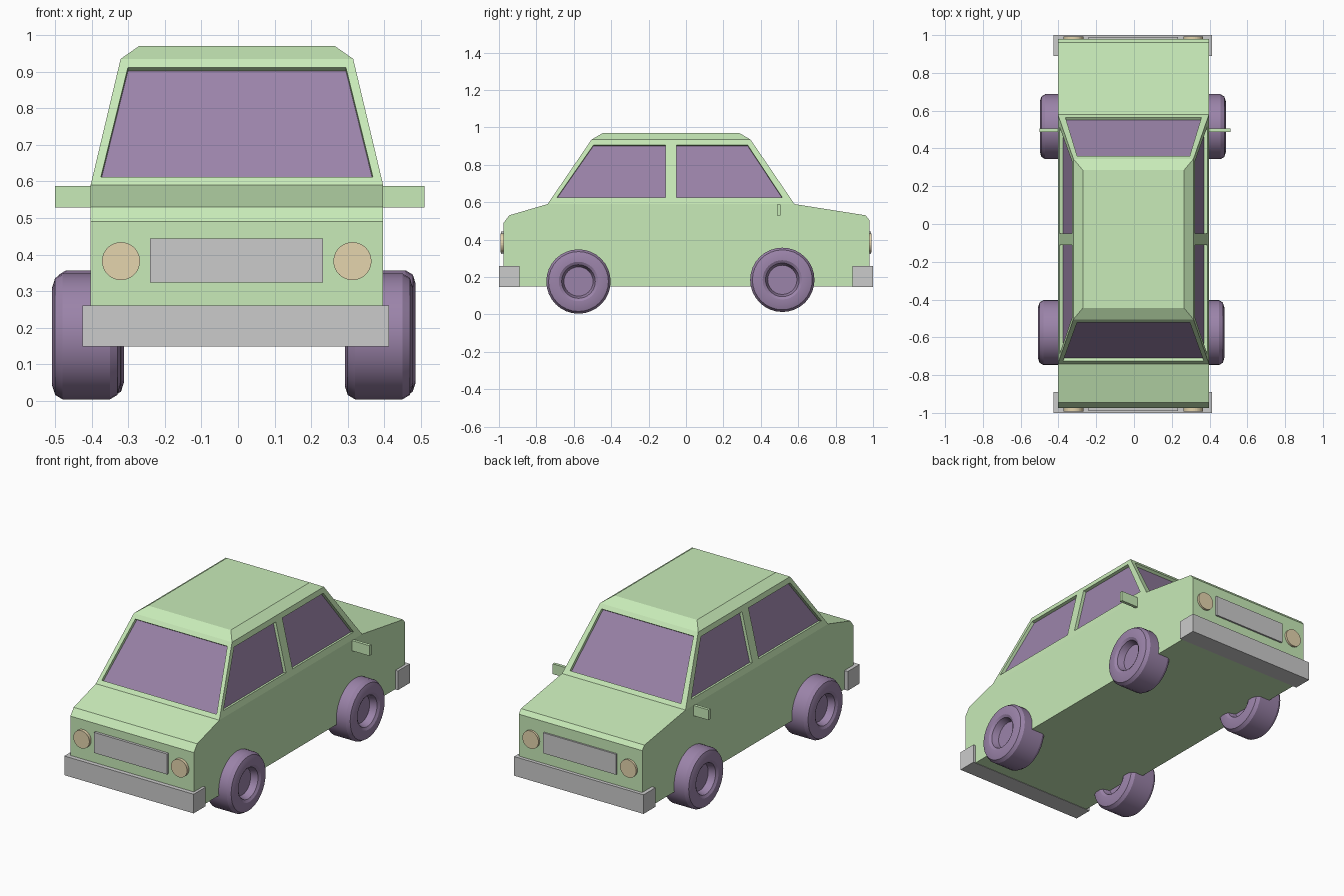
import bpy, bmesh, math
from mathutils import Vector, Matrix

if "Cube" in bpy.data.objects:
    bpy.data.objects.remove(bpy.data.objects["Cube"])

CX = -0.003          # slight sideways offset of the shell


def material(name, rgb):
    m = bpy.data.materials.new(name)
    m.diffuse_color = (*rgb, 1)
    m.use_nodes = True
    m.node_tree.nodes["Principled BSDF"].inputs["Base Color"].default_value = m.diffuse_color
    return m


GREEN = material("green paint", (0.58, 0.83, 0.48))
PURPLE = material("dark purple", (0.33, 0.23, 0.40))
AMBER = material("amber lamp", (0.78, 0.66, 0.42))


def finish(name, bm, mat=None):
    bmesh.ops.recalc_face_normals(bm, faces=bm.faces)
    me = bpy.data.meshes.new(name)
    bm.to_mesh(me)
    bm.free()
    ob = bpy.data.objects.new(name, me)
    bpy.context.collection.objects.link(ob)
    if mat:
        me.materials.append(mat)
    return ob


def box(name, lo, hi, mat=None):
    bm = bmesh.new()
    lo, hi = Vector(lo), Vector(hi)
    bmesh.ops.create_cube(bm, size=1, matrix=Matrix.Translation((lo + hi) / 2)
                          @ Matrix.Diagonal((*(hi - lo), 1)))
    return finish(name, bm, mat)


def slab(bm, pts, outward, near, far):
    """Prism over a planar outline, between two depths below its surface."""
    n = (pts[1] - pts[0]).cross(pts[2] - pts[0]).normalized()
    if n.dot(Vector(outward)) < 0:
        n = -n
    a = [bm.verts.new(p - n * near) for p in pts]
    b = [bm.verts.new(p - n * far) for p in pts]
    bm.faces.new(a)
    bm.faces.new(b[::-1])
    for i in range(len(a)):
        j = (i + 1) % len(a)
        bm.faces.new((a[i], a[j], b[j], b[i]))


# Body: side profile swept across the width, cabin extruded from its top face
PROFILE = [(-0.975, 0.15), (-0.975, 0.49), (-0.945, 0.53), (-0.74, 0.59),
           (0.58, 0.59), (0.96, 0.53), (0.98, 0.505), (0.98, 0.15)]
bm = bmesh.new()
slab(bm, [Vector((CX + 0.4, y, z)) for y, z in PROFILE], (1, 0, 0), 0, 0.8)
for z, half, y0, y1 in ((0.935, 0.318, -0.505, 0.345), (0.97, 0.268, -0.445, 0.285)):
    top = max(bm.faces, key=lambda f: f.calc_center_median().z)
    ext = bmesh.ops.extrude_face_region(bm, geom=[top])
    bmesh.ops.delete(bm, geom=[top], context='FACES_ONLY')
    verts = [g for g in ext["geom"] if isinstance(g, bmesh.types.BMVert)]
    mid = sum(v.co.y for v in verts) / 4
    for v in verts:
        v.co = (CX + math.copysign(half, v.co.x - CX), y0 if v.co.y < mid else y1, z)
body = finish("body", bm, GREEN)


# Windows: outlines on the sloping cabin walls
def slope(z, bottom, top):
    return bottom + (top - bottom) * (z - 0.59) / 0.345


windows = []
for s in (-1, 1):
    for name, outline in (
            ("rear_side", [(-0.69, 0.625), (-0.11, 0.625), (-0.11, 0.905), (-0.495, 0.905)]),
            ("front_side", [(-0.05, 0.625), (0.515, 0.625), (0.33, 0.905), (-0.05, 0.905)])):
        windows.append((name, [Vector((CX + s * slope(z, 0.4, 0.318), y, z))
                               for y, z in outline], (s, 0, 0)))
for name, bottom, top, wide, out in (("low_y_screen", -0.74, -0.505, 0.372, -1),
                                     ("high_y_screen", 0.58, 0.345, 0.36, 1)):
    outline = [(-wide, 0.612), (wide, 0.612), (0.298, 0.912), (-0.298, 0.912)]
    windows.append((name, [Vector((CX + x, slope(z, bottom, top), z))
                           for x, z in outline], (0, out, 0)))

cut = bmesh.new()
for name, pts, out in windows:
    slab(cut, pts, out, -0.02, 0.022)
    glass = bmesh.new()
    slab(glass, pts, out, 0.018, 0.024)
    finish(name + "_window", glass, PURPLE)
cutter = finish("window_cutter", cut)
cutter.hide_render = True
cutter.hide_set(True)
mod = body.modifiers.new("window recesses", 'BOOLEAN')
mod.operation = 'DIFFERENCE'
mod.solver = 'EXACT'
mod.object = cutter

# Wheels: lathed tyre section with a recessed hub on both sides
HALF = [(0.045, 0), (0.045, 0.078), (0.084, 0.09), (0.093, 0.105),
        (0.093, 0.135), (0.085, 0.16), (0.065, 0.172)]
SECTION = HALF + [(-x, r) for x, r in reversed(HALF)]


def wheel(name, loc):
    bm = bmesh.new()
    vs = [bm.verts.new((x, 0, r)) for x, r in SECTION]
    es = [bm.edges.new(p) for p in zip(vs, vs[1:])]
    bmesh.ops.spin(bm, geom=vs + es, axis=(1, 0, 0), cent=(0, 0, 0),
                   steps=32, angle=math.tau)
    bmesh.ops.remove_doubles(bm, verts=bm.verts, dist=1e-4)
    ob = finish(name, bm, PURPLE)
    ob.location = loc
    bpy.ops.object.select_all(action='DESELECT')
    ob.select_set(True)
    bpy.context.view_layer.objects.active = ob
    bpy.ops.object.shade_smooth_by_angle(angle=math.radians(30))


for name, x, y, z in (("left_rear", -0.415, -0.575, 0.176), ("right_rear", 0.385, -0.575, 0.176),
                      ("left_front", -0.405, 0.515, 0.185), ("right_front", 0.393, 0.515, 0.185)):
    wheel(name + "_wheel", (x, y, z))

# Bumper, grille and round lamps at both ends
for end, s in (("low_y", -1), ("high_y", 1)):
    def span(a, b):
        return sorted((s * a, s * b))
    y0, y1 = span(0.89, 1.0)
    box(end + "_bumper", (-0.425, y0, 0.148), (0.413, y1, 0.26))
    y0, y1 = span(0.95, 0.99)
    box(end + "_grille", (-0.24, y0, 0.324), (0.233, y1, 0.444))
    for side, x in (("left", -0.32), ("right", 0.313)):
        bm = bmesh.new()
        bmesh.ops.create_cone(bm, cap_ends=True, segments=32, radius1=0.052, radius2=0.052,
                              depth=0.045, matrix=Matrix.Translation((x, s * 0.97, 0.382))
                              @ Matrix.Rotation(math.pi / 2, 4, 'X'))
        finish(f"{end}_{side}_lamp", bm, AMBER)

# Side mirrors
box("left_mirror", (-0.5, 0.487, 0.528), (-0.39, 0.505, 0.588), GREEN)
box("right_mirror", (0.385, 0.487, 0.528), (0.51, 0.505, 0.588), GREEN)
